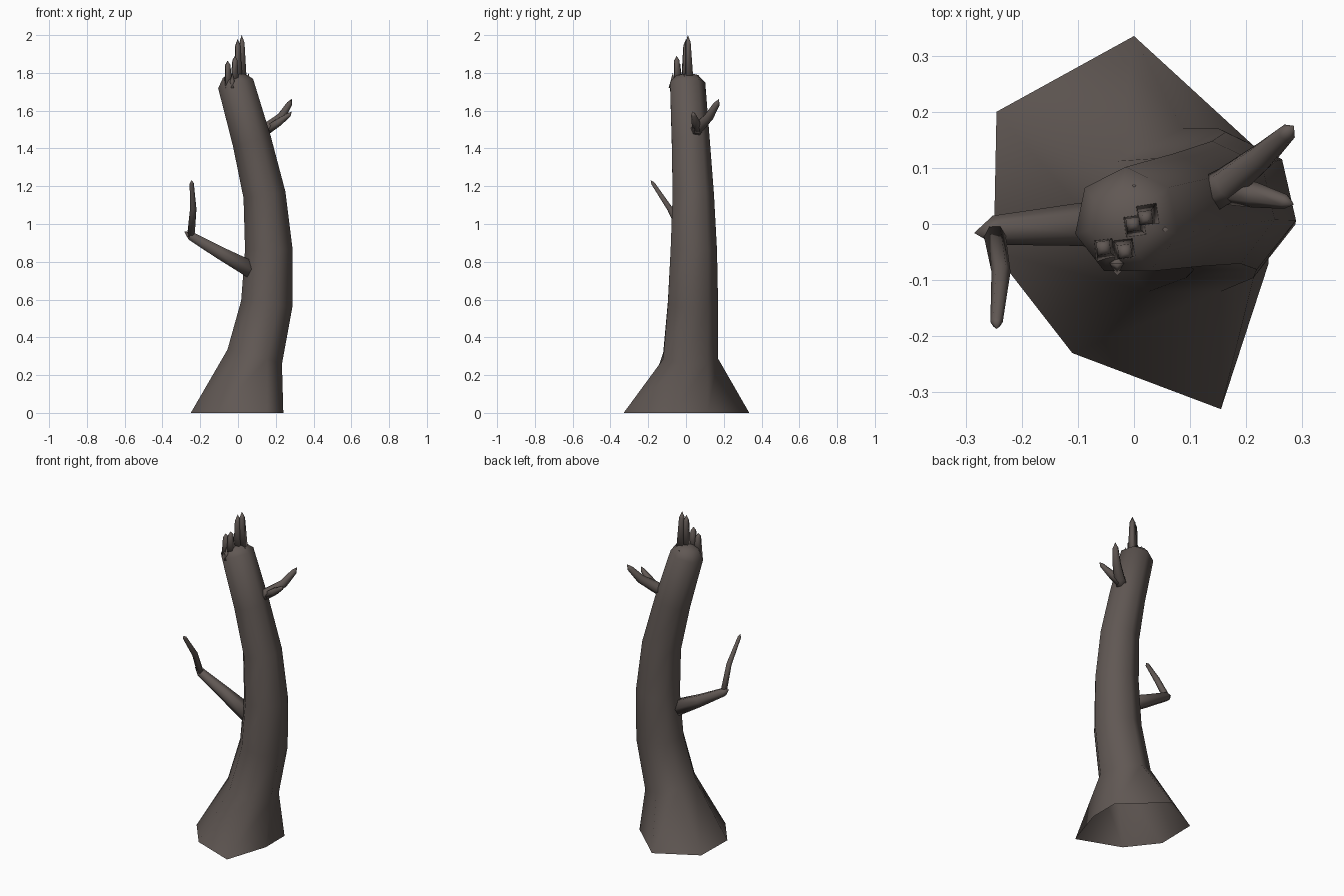
import bpy, bmesh
from math import cos, sin, tau
from mathutils import Vector

cube = bpy.data.objects.get("Cube")
if cube:
    bpy.data.objects.remove(cube, do_unlink=True)

# Single bark colour
bark = bpy.data.materials.new("grey_brown_bark")
bark.use_nodes = True
colour = (0.118, 0.097, 0.088, 1)
bark.diffuse_color = colour
bark.node_tree.nodes["Principled BSDF"].inputs["Base Color"].default_value = colour


def limb(name, stations, sides, foot=None, close_start=True, ref=(0, 1, 0)):
    """Loft rings (x, y, z, radius) along a path; radius 0 makes a point.
    foot optionally replaces the first ring with an uneven outline."""
    bm = bmesh.new()
    pts = [Vector(s[:3]) for s in stations]
    rings = []
    for i, s in enumerate(stations):
        tangent = (pts[min(i + 1, len(pts) - 1)] - pts[max(i - 1, 0)]).normalized()
        u = Vector(ref)
        u = (u - tangent * u.dot(tangent)).normalized()
        v = u.cross(tangent)
        if i == 0 and foot:
            ring = [bm.verts.new((x, y, 0)) for x, y in foot]
        elif s[3] == 0:
            ring = [bm.verts.new(pts[i])]
        else:
            angles = [tau * k / sides for k in range(sides)]
            ring = [bm.verts.new(pts[i] + s[3] * (u * cos(a) - v * sin(a))) for a in angles]
        rings.append(ring)
    for low, high in zip(rings, rings[1:]):
        for k in range(sides):
            n = (k + 1) % sides
            if len(high) == 1:
                bm.faces.new((low[k], low[n], high[0]))
            else:
                bm.faces.new((low[k], low[n], high[n], high[k]))
    if close_start:
        bm.faces.new(rings[0][::-1])
    bmesh.ops.recalc_face_normals(bm, faces=bm.faces[:])
    for f in bm.faces:
        f.smooth = True
    mesh = bpy.data.meshes.new(name)
    bm.to_mesh(mesh)
    bm.free()
    mesh.materials.append(bark)
    obj = bpy.data.objects.new(name, mesh)
    bpy.context.collection.objects.link(obj)
    return obj


# Trunk: flared seven-sided foot, curved stem, broken top
foot = [(0, .335), (-.245, .2), (-.25, -.05), (-.11, -.23),
        (.155, -.33), (.24, -.07), (.24, .115)]
limb("trunk", [
    (0, 0, 0, .3), (.088, .017, .295, .153), (.152, .03, .575, .14),
    (.163, .035, .865, .129), (.14, .033, 1.155, .115),
    (.073, .02, 1.44, .106), (-.013, .004, 1.745, .098),
    (-.022, .002, 1.785, .06), (-.022, 0, 1.80, 0)], 7, foot, False)

# Splinters standing on the broken top
splinters = [(.025, .018, 1.74, .02, .01, 2.0), (.002, -.004, 1.74, -.002, 0, 1.98),
             (-.018, -.042, 1.74, -.016, -.05, 1.89), (-.05, -.045, 1.72, -.055, -.042, 1.865)]
for i, (x, y, z, tx, ty, tz) in enumerate(splinters):
    base, tip = Vector((x, y, z)), Vector((tx, ty, tz))
    neck = base.lerp(tip, .85)
    limb(f"top_splinter_{i + 1}", [(*base, .028), (*neck, .017), (*tip, 0)], 4, ref=(.6, .8, 0))

# Small broken points around the rim
for i, (x, y, z) in enumerate([(-.03, -.07, 1.80), (.055, -.01, 1.80), (.0, .068, 1.79)]):
    limb(f"rim_splinter_{i + 1}", [(x, y, z - .08, .022), (x, y, z, 0)], 4)

# Long right branch with an upturned twig
limb("right_branch", [
    (.07, 0, .758, .052), (-.1, -.001, .85, .038),
    (-.25, -.011, .937, .026), (-.285, -.016, .96, 0)], 6)
limb("right_twig", [
    (-.25, -.01, .93, .02), (-.237, -.085, 1.08, .017),
    (-.245, -.175, 1.215, .011), (-.245, -.187, 1.232, 0)], 6, ref=(1, 0, 0))

# Forked stub high on the left
limb("left_branch", [
    (.12, .045, 1.485, .035), (.165, .07, 1.515, .033), (.228, .12, 1.565, .026),
    (.272, .162, 1.635, .017), (.285, .175, 1.662, 0)], 6)
limb("left_fork", [
    (.16, .06, 1.50, .025), (.215, .052, 1.538, .023),
    (.27, .04, 1.578, .013), (.285, .035, 1.595, 0)], 6)
